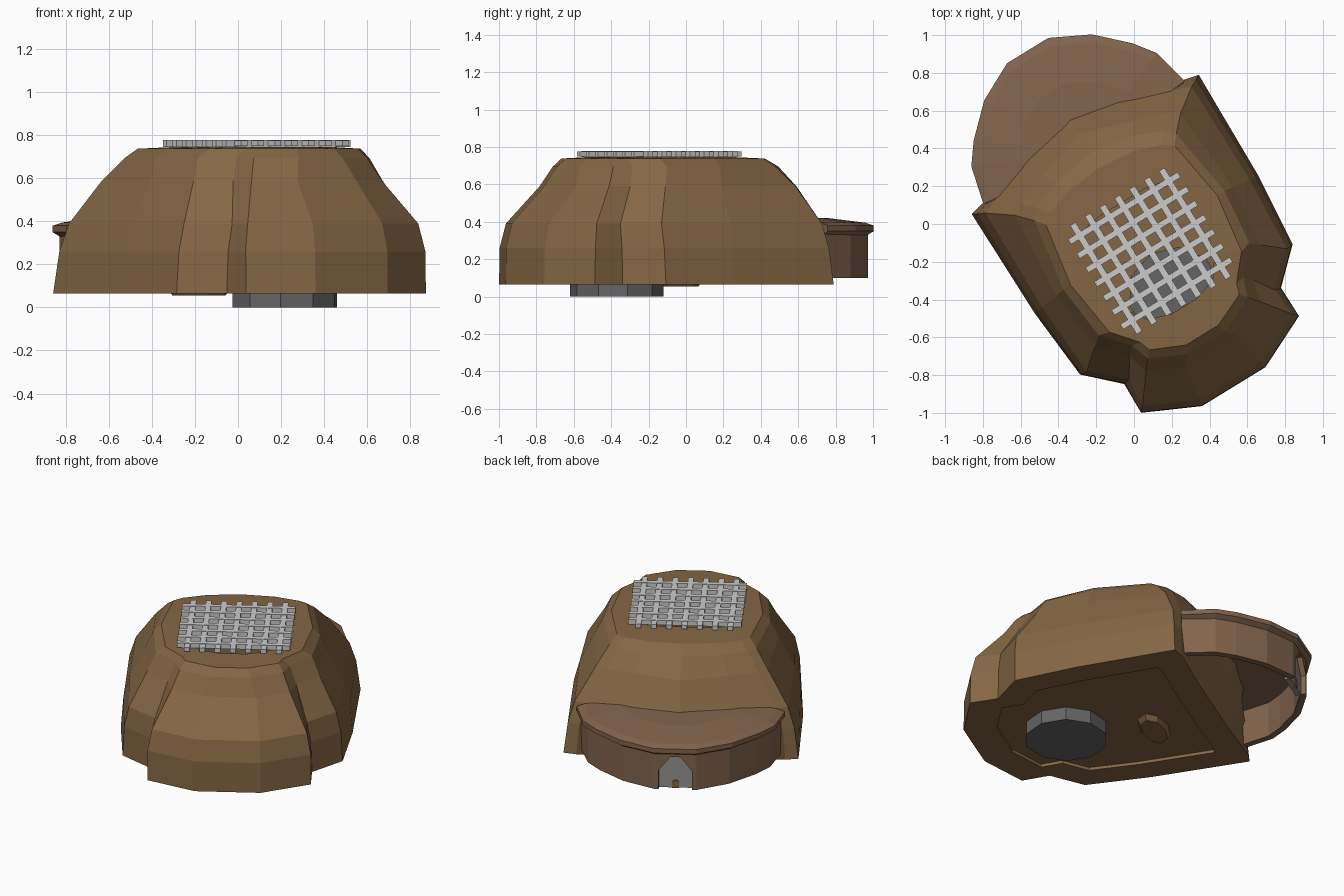
import bpy, bmesh, math
from mathutils import Matrix

if "Cube" in bpy.data.objects:
    bpy.data.objects.remove(bpy.data.objects["Cube"])

ROT = Matrix.Rotation(math.radians(31.5), 4, 'Z')   # whole model is turned about z


def material(name, rgb):
    m = bpy.data.materials.new(name)
    m.diffuse_color = (*rgb, 1)
    m.use_nodes = True
    m.node_tree.nodes["Principled BSDF"].inputs["Base Color"].default_value = m.diffuse_color
    return m


BROWN = material("shell_brown", (0.235, 0.135, 0.058))
TAN = material("lip_brown", (0.225, 0.128, 0.075))
LIGHT = material("light_grey", (0.52, 0.52, 0.52))
MID = material("mid_grey", (0.3, 0.29, 0.28))
DARK = material("dark_grey", (0.13, 0.13, 0.13))


def finish(bm, name, mat):
    bmesh.ops.recalc_face_normals(bm, faces=bm.faces[:])
    bm.transform(ROT)
    me = bpy.data.meshes.new(name)
    bm.to_mesh(me)
    bm.free()
    me.materials.append(mat)
    ob = bpy.data.objects.new(name, me)
    bpy.context.collection.objects.link(ob)
    return ob


def loft(bm, rings):
    """Skin closed rings of 3D points and cap both ends."""
    vs = [[bm.verts.new(p) for p in r] for r in rings]
    n = len(vs[0])
    for a, b in zip(vs, vs[1:]):
        for i in range(n):
            j = (i + 1) % n
            bm.faces.new((a[i], a[j], b[j], b[i]))
    bm.faces.new(vs[0][::-1])
    bm.faces.new(vs[-1])


def mirror(half):
    """Half outline (x >= 0) to full closed outline."""
    return half + [(-x, y) for x, y in reversed(half) if x > 0]


def scaled(pts, s, cy):
    return [(x * s, cy + (y - cy) * s) for x, y in pts]


def at(pts, z):
    return [(x, y, z) for x, y in pts]


def upright(pts, y):
    return [(x, y, z) for x, z in pts]


def box(bm, x0, x1, y0, y1, z0, z1):
    r = [(x0, y0), (x1, y0), (x1, y1), (x0, y1)]
    loft(bm, [at(r, z0), at(r, z1)])


# Body shell: half outlines from base to crown, with recessed side panels
base = mirror([(.197, -1.01), (.49, -.872), (.487, -.695), (.66, -.53), (.695, -.13),
               (.705, .494), (.627, .512), (.3, .5), (0, .5)])
wall = mirror([(.197, -1.007), (.49, -.868), (.48, -.695), (.65, -.535), (.68, -.13),
               (.68, .48), (.61, .5), (.3, .58), (0, .62)])
waist = mirror([(.19, -.975), (.465, -.845), (.455, -.69), (.622, -.535), (.645, -.12),
                (.64, .46), (.57, .49), (.3, .6), (0, .66)])
shoulder = mirror([(.16, -.79), (.355, -.70), (.385, -.585), (.515, -.445), (.55, -.11),
                   (.515, .37), (.46, .41), (.28, .47), (0, .56)])
upper = mirror([(.12, -.735), (.31, -.645), (.345, -.545), (.468, -.405), (.5, -.1),
                (.44, .29), (.39, .34), (.24, .4), (0, .44)])
crown = mirror([(.1, -.69), (.28, -.61), (.3, -.55), (.41, -.42), (.455, -.1),
                (.4, .24), (.35, .28), (.2, .33), (0, .35)])
sole = scaled(base, .76, -.2)
opening = mirror([(.08, -.51), (.2, -.47), (.23, -.43), (.27, -.37), (.28, -.1),
                  (.27, .08), (.25, .11), (.14, .13), (0, .13)])
bm = bmesh.new()
loft(bm, [at(sole, .085), at(sole, .065), at(base, .065), at(wall, .26), at(waist, .39),
          at(shoulder, .59), at(upper, .695), at(crown, .738),
          at(opening, .747), at(opening, .11)])
finish(bm, "body_shell", BROWN)

# Rear lip: thin domed plate behind the body
lip = mirror([(.625, .505), (.575, .71), (.493, .82), (.335, .972), (.128, 1.077)][::-1])
bm = bmesh.new()
loft(bm, [at(scaled(lip, s, .45), z) for s, z in
          [(.95, .33), (1, .35), (1, .38), (.93, .395), (.6, .42)]])
finish(bm, "rear_lip", TAN)

# Rear side walls under the lip, leaving a gap in the middle
outer = [(.1, 1.052), (.128, 1.047), (.318, .946), (.468, .802), (.546, .697), (.6, .5)]
inner = scaled(outer, .93, .45)
inner[0] = (.1, inner[0][1])
strip = outer + inner[::-1]
bm = bmesh.new()
for side in (1, -1):
    poly = [(side * x, y) for x, y in strip]
    loft(bm, [at(poly, .1), at(poly, .34)])
# gable above the gap
gable = [(-.105, .34), (.105, .34), (.105, .22), (.03, .315), (-.03, .315), (-.105, .22)]
loft(bm, [upright(gable, 1.01), upright(gable, 1.052)])
finish(bm, "rear_walls", TAN)

# Grey gabled plate in the gap, with a small arched socket
house = [(-.103, .1), (.103, .1), (.103, .23), (.03, .32), (-.03, .32), (-.103, .23)]
bm = bmesh.new()
loft(bm, [upright(house, .985), upright(house, 1.02)])
finish(bm, "rear_plate", MID)
arch = [(-.02, .1), (.02, .1), (.02, .135), (.01, .15), (-.01, .15), (-.02, .135)]
bm = bmesh.new()
loft(bm, [upright(arch, 1.0), upright(arch, 1.026)])
finish(bm, "rear_socket", BROWN)

# Top grille: two crossing rows of bars
bm = bmesh.new()
for i in range(7):
    x = -.276 + i * .092
    box(bm, x - .017, x + .017, -.505, .17, .75, .776)
for i in range(7):
    y = -.43 + i * .088
    box(bm, -.34, .34, y - .016, y + .016, .747, .778)
finish(bm, "top_grille", LIGHT)

# Bottom disc, visible through the opening
bm = bmesh.new()
bmesh.ops.create_cone(bm, cap_ends=True, segments=10, radius1=.25, radius2=.25, depth=.13,
                      matrix=Matrix.Translation((-.008, -.43, .065)))
finish(bm, "bottom_disc", DARK)

# Low nub on the underside
nub = [(.18 * math.cos(k * math.pi / 4), .09 * math.sin(k * math.pi / 4)) for k in range(8)]
bm = bmesh.new()
loft(bm, [[(x * s - .17, y * s + .07, z) for x, y in nub] for s, z in [(1, .09), (.8, .055)]])
finish(bm, "bottom_nub", BROWN)
